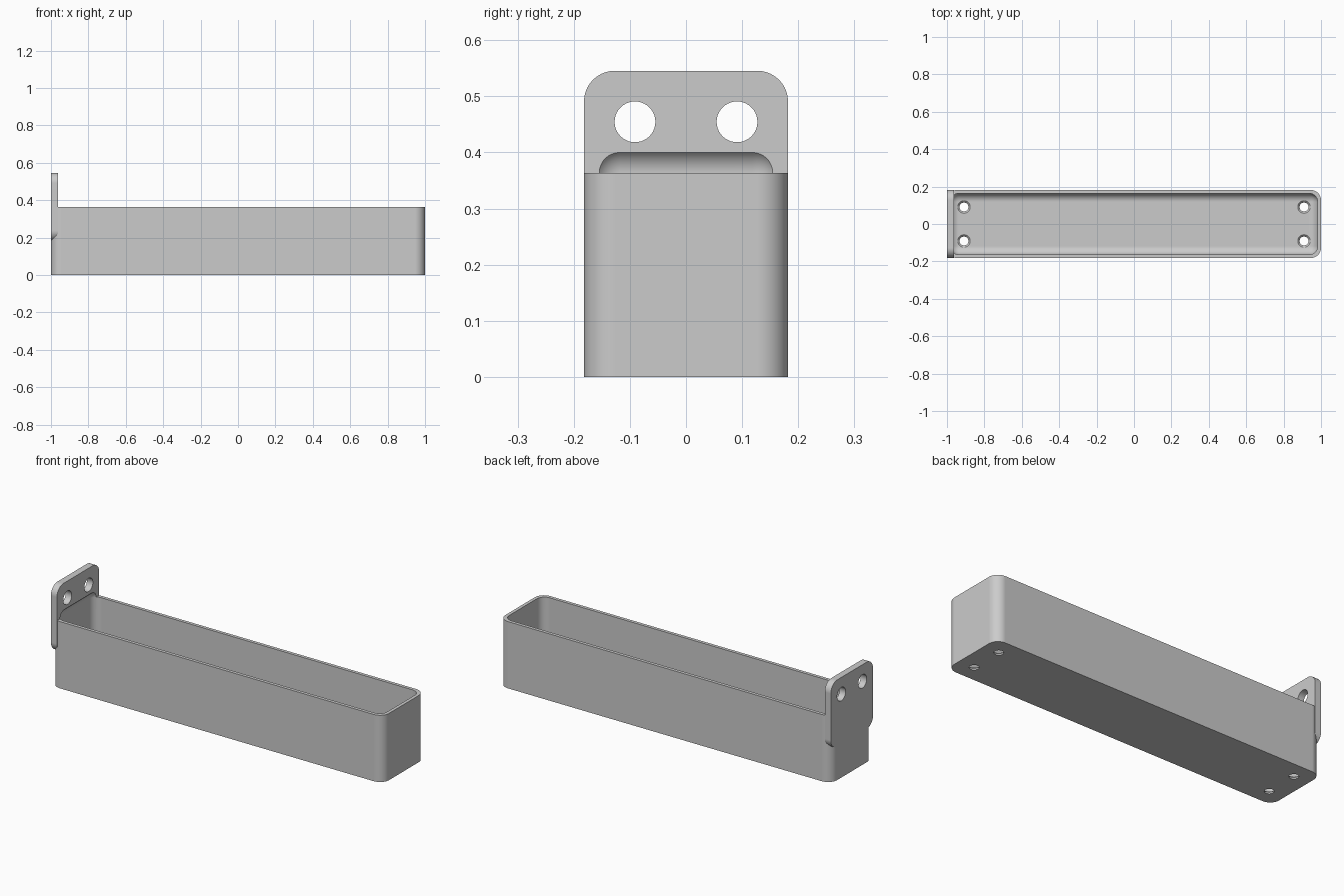
import bpy, bmesh, math
from mathutils import Matrix, Vector

cube = bpy.data.objects.get("Cube")
if cube:
    bpy.data.objects.remove(cube, do_unlink=True)

MM = 2 / 110            # the tray is laid out in millimetres, 110 long

grey = bpy.data.materials.new("plain grey")
grey.use_nodes = True
colour = (0.6, 0.6, 0.6, 1)
grey.diffuse_color = colour
for node in grey.node_tree.nodes:
    if node.type == 'BSDF_PRINCIPLED':
        node.inputs["Base Color"].default_value = colour


def finish(name, bm):
    bmesh.ops.recalc_face_normals(bm, faces=bm.faces)
    mesh = bpy.data.meshes.new(name)
    bm.to_mesh(mesh)
    bm.free()
    mesh.materials.append(grey)
    obj = bpy.data.objects.new(name, mesh)
    bpy.context.collection.objects.link(obj)
    return obj


def rounded_box(name, low, high, radius, axis=None):
    """Box with its edges along one axis, or all edges, rounded."""
    low, high = Vector(low) * MM, Vector(high) * MM
    bm = bmesh.new()
    bmesh.ops.create_cube(bm, size=1)
    bmesh.ops.scale(bm, vec=high - low, verts=bm.verts)
    bmesh.ops.translate(bm, vec=(low + high) / 2, verts=bm.verts)
    edges = [e for e in bm.edges if axis is None or
             abs((e.verts[0].co - e.verts[1].co).normalized()[axis]) > 0.9]
    bmesh.ops.bevel(bm, geom=edges, offset=radius * MM, segments=10,
                    profile=0.5, affect='EDGES')
    return finish(name, bm)


def cone(name, centre, r1, r2, depth, turn=None):
    bm = bmesh.new()
    bmesh.ops.create_cone(bm, cap_ends=True, segments=40, radius1=r1 * MM,
                          radius2=r2 * MM, depth=depth * MM)
    if turn:
        bmesh.ops.rotate(bm, matrix=turn, verts=bm.verts)
    bmesh.ops.translate(bm, vec=Vector(centre) * MM, verts=bm.verts)
    return finish(name, bm)


def combine(target, other, operation):
    """Apply a boolean and discard the helper."""
    other.hide_render = True
    mod = target.modifiers.new("combine", 'BOOLEAN')
    mod.operation, mod.object, mod.solver = operation, other, 'EXACT'
    bpy.context.view_layer.objects.active = target
    bpy.ops.object.modifier_apply(modifier=mod.name)
    bpy.data.objects.remove(other, do_unlink=True)


# Tray body with a rounded mounting tab on its left-hand end
tray = rounded_box("tray", (-55, -10, 0), (55, 10, 20), 3, axis=2)
tab = rounded_box("mounting_tab", (-55, -10, 10), (-53, 10, 30), 3, axis=0)
combine(tray, tab, 'UNION')

# Hollow, rounded on every edge, which also bites into the tab
cavity = rounded_box("cavity", (-54, -9, 1), (54, 9, 22.5), 2.5)
combine(tray, cavity, 'DIFFERENCE')

sideways = Matrix.Rotation(math.pi / 2, 3, 'Y')
for y in (-5, 5):
    # Screw holes through the tab
    hole = cone("tab_hole", (-54, y, 25), 2, 2, 6, sideways)
    combine(tray, hole, 'DIFFERENCE')
    # Countersunk holes through the floor
    for x in (-50, 50):
        hole = cone("floor_hole", (x, y, 0), 1.3, 1.3, 4)
        combine(tray, hole, 'DIFFERENCE')
        sink = cone("countersink", (x, y, 0.75), 1.1, 2.1, 1)
        combine(tray, sink, 'DIFFERENCE')

# Smooth fillets with crisp edges and flat faces
bpy.ops.object.select_all(action='DESELECT')
tray.select_set(True)
bpy.context.view_layer.objects.active = tray
bpy.ops.object.shade_smooth_by_angle(angle=math.radians(30))
normals = tray.modifiers.new("flat_faces", 'WEIGHTED_NORMAL')
normals.keep_sharp = True
